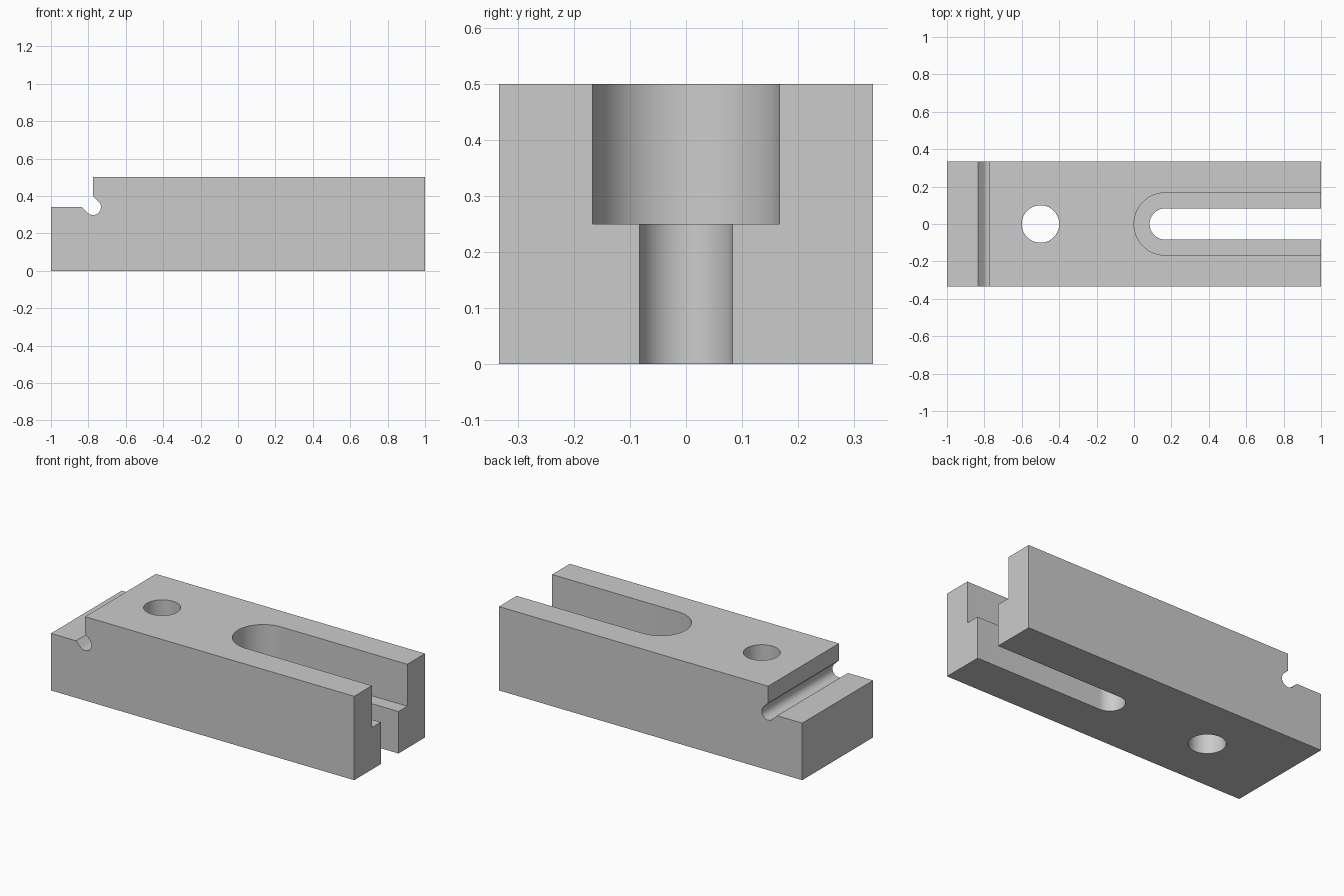
import bpy
import bmesh
from math import cos, sin, pi, radians
from mathutils import Vector

cube = bpy.data.objects.get("Cube")
if cube:
    bpy.data.objects.remove(cube, do_unlink=True)

HALF_WIDTH = 1 / 3
HEIGHT = 0.5
STEP_X, STEP_Z = -0.775, 0.34
GROOVE_R = 0.042

steel = bpy.data.materials.new("plain grey")
steel.use_nodes = True
grey = (0.6, 0.6, 0.6, 1)
steel.diffuse_color = grey
steel.node_tree.nodes["Principled BSDF"].inputs["Base Color"].default_value = grey


def arc(cx, cy, r, start, end, steps):
    """Points along an arc, angles in degrees."""
    angles = [radians(start + (end - start) * i / steps) for i in range(steps + 1)]
    return [(cx + r * cos(a), cy + r * sin(a)) for a in angles]


def prism(name, outline, place, depth):
    """Extrude a 2D outline; place maps its points into space."""
    bm = bmesh.new()
    face = bm.faces.new([bm.verts.new(place(u, v)) for u, v in outline])
    grown = bmesh.ops.extrude_face_region(bm, geom=[face])
    moved = [g for g in grown["geom"] if isinstance(g, bmesh.types.BMVert)]
    bmesh.ops.translate(bm, verts=moved, vec=Vector(depth))
    bmesh.ops.recalc_face_normals(bm, faces=bm.faces)
    mesh = bpy.data.meshes.new(name)
    bm.to_mesh(mesh)
    bm.free()
    mesh.materials.append(steel)
    obj = bpy.data.objects.new(name, mesh)
    bpy.context.collection.objects.link(obj)
    return obj


def cutter(name, outline, bottom):
    obj = prism(name, outline, lambda u, v: (u, v, bottom), (0, 0, 1))
    obj.hide_render = True
    return obj


def slot(r):
    """Slot outline with a round inner end, open past the +x end."""
    return arc(1 / 6, 0, r, 90, 270, 32) + [(1.1, -r), (1.1, r)]


# Block side profile: stepped end with a diagonal round relief groove
reach = GROOVE_R * 2 ** 0.5
profile = [(-1, 0), (1, 0), (1, HEIGHT), (STEP_X, HEIGHT), (STEP_X, STEP_Z + reach)]
profile += arc(STEP_X, STEP_Z, GROOVE_R, 45, -135, 24)
profile += [(STEP_X - reach, STEP_Z), (-1, STEP_Z)]
block = prism("clamp_block", profile, lambda u, v: (u, -HALF_WIDTH, v),
              (0, 2 * HALF_WIDTH, 0))

# Wide upper slot, narrow through slot and round through hole
cutters = [
    cutter("upper_slot_cutter", slot(1 / 6), HEIGHT / 2),
    cutter("through_slot_cutter", slot(1 / 12), -0.2),
    cutter("round_hole_cutter", arc(-0.5, 0, 0.1, 0, 360, 64)[:-1], -0.2),
]

bpy.ops.object.select_all(action="DESELECT")
block.select_set(True)
bpy.context.view_layer.objects.active = block
for tool in cutters:
    mod = block.modifiers.new(tool.name, "BOOLEAN")
    mod.operation = "DIFFERENCE"
    mod.solver = "EXACT"
    mod.object = tool
    bpy.ops.object.modifier_apply(modifier=mod.name)
    bpy.data.objects.remove(tool, do_unlink=True)

# Smooth the round walls, keep machined edges crisp
bpy.ops.object.shade_smooth_by_angle(angle=radians(30))
